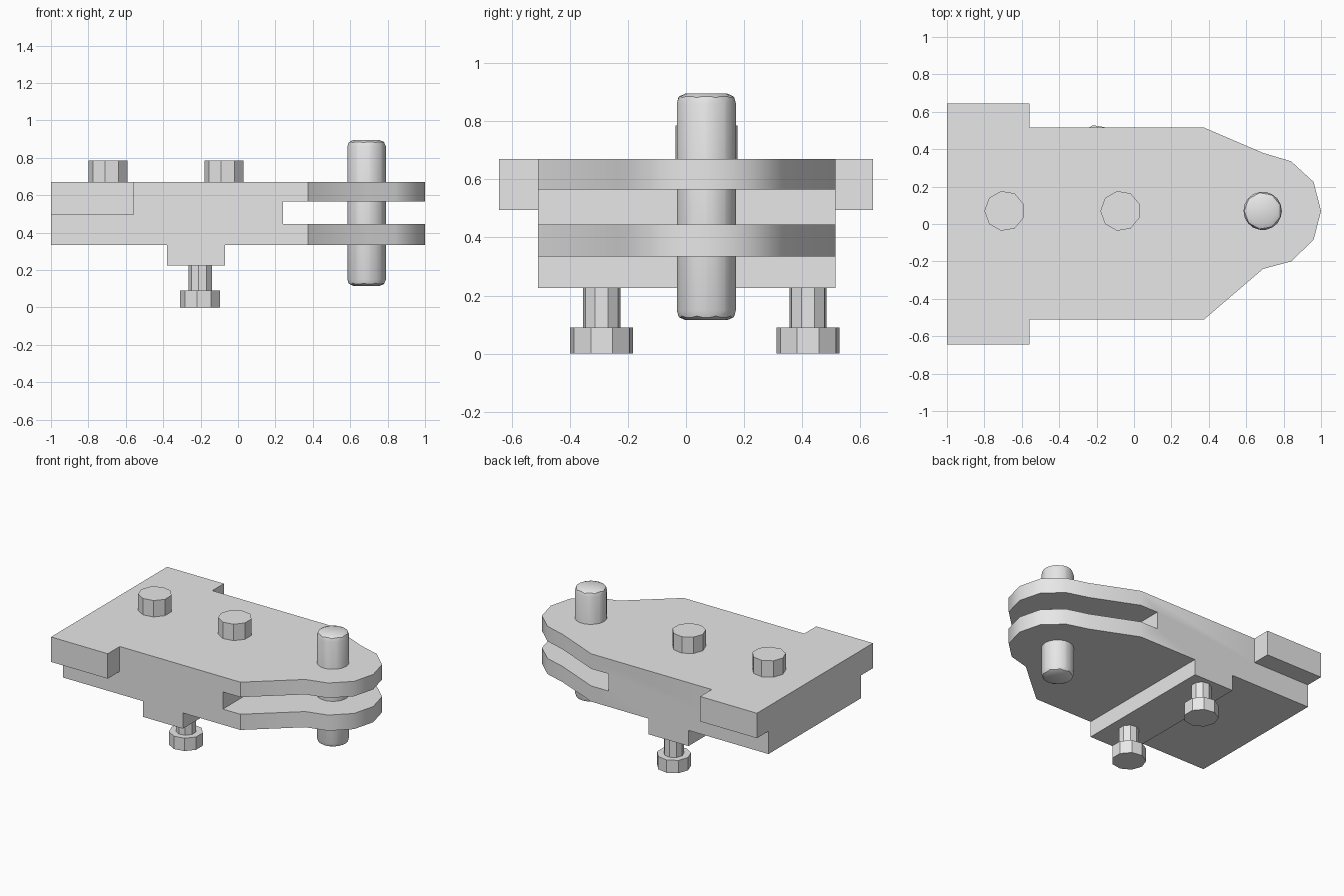
import bpy
import bmesh
import math
from mathutils import Vector

cube = bpy.data.objects.get("Cube")
if cube:
    bpy.data.objects.remove(cube, do_unlink=True)

GREY = (0.8, 0.8, 0.8, 1.0)
metal = bpy.data.materials.new("plain grey")
metal.use_nodes = True
metal.diffuse_color = GREY
metal.node_tree.nodes["Principled BSDF"].inputs["Base Color"].default_value = GREY


def prism(name, points, depth):
    """Extrude a closed 3D outline along the depth vector."""
    bm = bmesh.new()
    face = bm.faces.new([bm.verts.new(p) for p in points])
    new = bmesh.ops.extrude_face_region(bm, geom=[face])["geom"]
    verts = [v for v in new if isinstance(v, bmesh.types.BMVert)]
    bmesh.ops.translate(bm, verts=verts, vec=Vector(depth))
    bmesh.ops.recalc_face_normals(bm, faces=bm.faces)
    mesh = bpy.data.meshes.new(name)
    bm.to_mesh(mesh)
    bm.free()
    mesh.materials.append(metal)
    obj = bpy.data.objects.new(name, mesh)
    bpy.context.collection.objects.link(obj)
    return obj


def post(name, x, y, radius, bottom, top, sides=9):
    """Upright faceted cylinder with a corner facing -x."""
    angles = [math.pi + math.tau * i / sides for i in range(sides)]
    ring = [(x + radius * math.cos(a), y + radius * math.sin(a), bottom) for a in angles]
    return prism(name, ring, (0, 0, top - bottom))


def activate(obj):
    bpy.ops.object.select_all(action="DESELECT")
    obj.select_set(True)
    bpy.context.view_layer.objects.active = obj


def combine(obj, other, operation):
    mod = obj.modifiers.new("combine", "BOOLEAN")
    mod.operation, mod.object, mod.solver = operation, other, "EXACT"
    activate(obj)
    bpy.ops.object.modifier_apply(modifier=mod.name)
    bpy.data.objects.remove(other, do_unlink=True)


# Body: side profile with fork slot and foot bar, trimmed to the tapered plan
side = [(-1, 0.335), (-0.38, 0.335), (-0.38, 0.225), (-0.07, 0.225), (-0.07, 0.335),
        (1.1, 0.335), (1.1, 0.445), (0.24, 0.445), (0.24, 0.565), (1.1, 0.565),
        (1.1, 0.67), (-1, 0.67)]
plan = [(-1.1, 0.515), (0.375, 0.515), (0.69, 0.38), (0.84, 0.335), (0.96, 0.225),
        (1, 0.07), (0.96, -0.085), (0.84, -0.2), (0.69, -0.24), (0.375, -0.51),
        (-1.1, -0.51)]
body = prism("forked_body", [(x, -0.8, z) for x, z in side], (0, 1.6, 0))
trim = prism("plan_trim", [(x, y, 0.1) for x, y in plan], (0, 0, 0.8))
combine(body, trim, "INTERSECT")

# Cross bar making the two side wings at the rear
wing = [(-1, 0.495), (-0.56, 0.495), (-0.56, 0.67), (-1, 0.67)]
wings = prism("rear_wings", [(x, -0.643, z) for x, z in wing], (0, 1.286, 0))
combine(body, wings, "UNION")
activate(body)
bpy.ops.object.shade_smooth_by_angle(angle=math.radians(35))

# Bolt heads on the top face
for label, x in (("rear", -0.692), ("middle", -0.072)):
    post(label + "_top_bolt", x, 0.07, 0.108, 0.66, 0.785)

# Bolts hanging below the foot bar
for label, y in (("right", -0.29), ("left", 0.42)):
    post(label + "_bolt_shaft", -0.2, y, 0.065, 0.08, 0.235)
    post(label + "_bolt_head", -0.2, y, 0.11, 0, 0.09)

# Rounded pin through the fork
pin = post("fork_pin", 0.688, 0.07, 0.109, 0.115, 0.895)
bevel = pin.modifiers.new("rounding", "BEVEL")
bevel.width, bevel.segments = 0.034, 2
activate(pin)
bpy.ops.object.modifier_apply(modifier=bevel.name)
bpy.ops.object.shade_smooth_by_angle(angle=math.radians(40))
